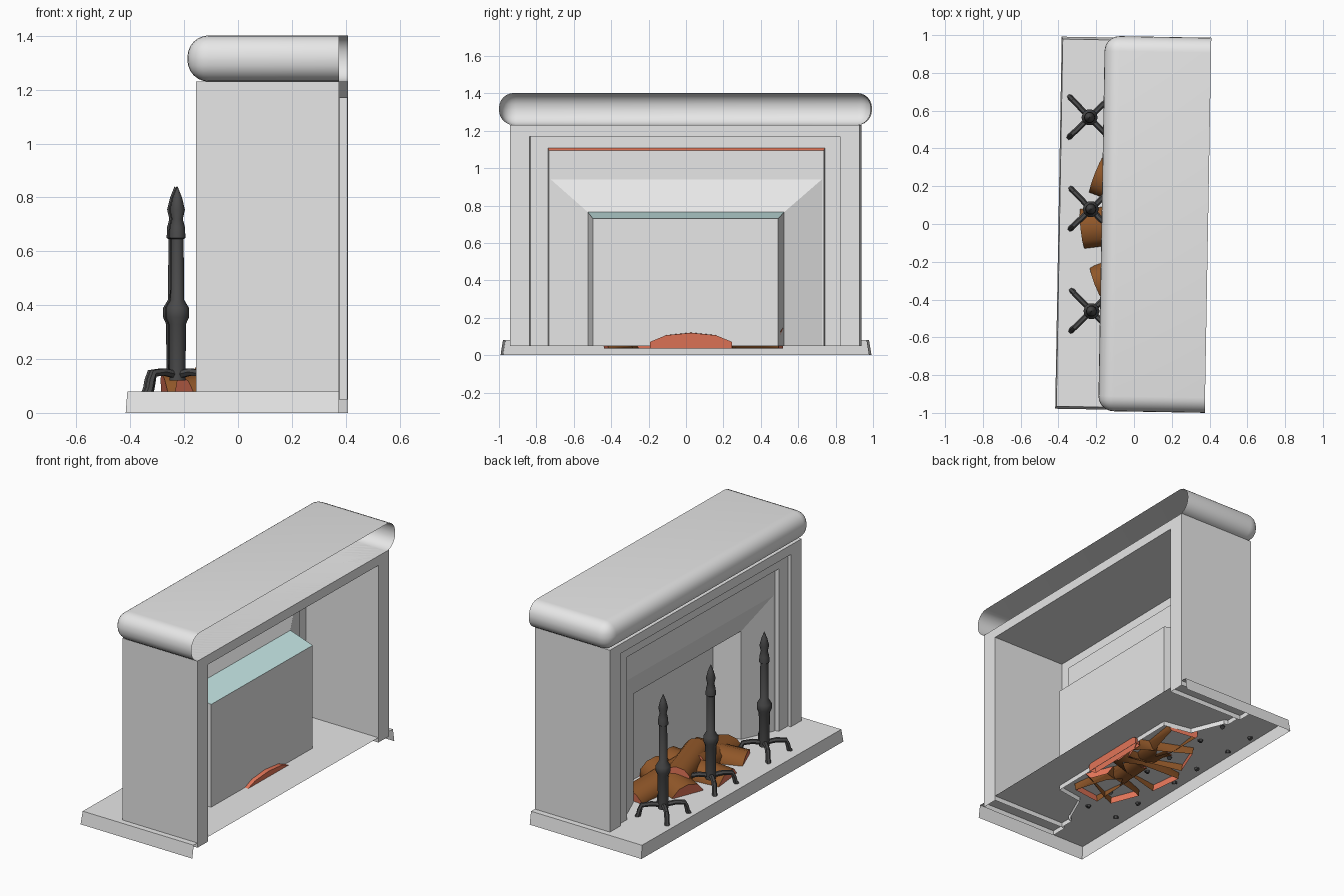
import bpy, bmesh, math
from mathutils import Matrix, Vector

if "Cube" in bpy.data.objects:
    bpy.data.objects.remove(bpy.data.objects["Cube"])

TURN = Matrix.Rotation(math.radians(-1), 4, 'Z')   # whole piece sits a touch skewed


def mat(name, c):
    m = bpy.data.materials.new(name)
    m.diffuse_color = (*c, 1)
    m.use_nodes = True
    m.node_tree.nodes["Principled BSDF"].inputs["Base Color"].default_value = m.diffuse_color
    return m


STONE = mat("pale_stone", (0.80, 0.80, 0.80))
IRON = mat("dark_iron", (0.07, 0.07, 0.071))
BARK = mat("bark_brown", (0.28, 0.095, 0.022))
WOOD = mat("cut_wood_orange", (0.90, 0.21, 0.115))
AQUA = mat("pale_aqua", (0.66, 0.93, 0.92))


def finish(bm, name, mats, smooth=None):
    bmesh.ops.recalc_face_normals(bm, faces=bm.faces)
    me = bpy.data.meshes.new(name)
    bm.to_mesh(me)
    bm.free()
    for m in mats:
        me.materials.append(m)
    ob = bpy.data.objects.new(name, me)
    ob.matrix_world = TURN
    bpy.context.collection.objects.link(ob)
    if smooth:
        bpy.ops.object.select_all(action='DESELECT')
        ob.select_set(True)
        bpy.context.view_layer.objects.active = ob
        bpy.ops.object.shade_smooth_by_angle(angle=math.radians(smooth))
    return ob


def bridge(bm, rings):
    """Skin closed rings of equal length."""
    for a, b in zip(rings, rings[1:]):
        for k in range(len(a)):
            m = (k + 1) % len(a)
            bm.faces.new((a[k], a[m], b[m], b[k]))


def cut(bm, co, no):
    """Remove everything beyond a plane, leaving the shell open."""
    bmesh.ops.bisect_plane(bm, geom=bm.verts[:] + bm.edges[:] + bm.faces[:],
                           plane_co=co, plane_no=no, clear_outer=True)


def arch(rings, base, name, mats, cap=False, paint={}):
    """Loft nested doorway outlines (x, half width, top); paint = {ring: slot} for top faces."""
    bm = bmesh.new()
    loops = [[bm.verts.new((x, s * w, z)) for s, z in ((-1, base), (-1, t), (1, t), (1, base))]
             for x, w, t in rings]
    for i, (a, b) in enumerate(zip(loops, loops[1:])):
        for j in range(3):
            f = bm.faces.new((a[j], a[j + 1], b[j + 1], b[j]))
            if j == 1:
                f.material_index = paint.get(i, 0)
    if cap:
        bm.faces.new(loops[-1])
    return finish(bm, name, mats)


# Hearth slab: tapered shell, open underneath and at the back
bm = bmesh.new()
low, top = [[bm.verts.new(p) for p in ((0.392, -w, z), (-f, -w, z), (-f, w, z), (0.392, w, z))]
            for w, f, z in ((0.985, 0.40, 0), (0.972, 0.394, 0.08))]
for i in range(3):
    bm.faces.new((low[i], low[i + 1], top[i + 1], top[i]))
bm.faces.new(top)
finish(bm, "hearth", [STONE])

# Outer frame: deep pillars and header
arch([(0.392, 0.83, 1.17), (0.392, 0.935, 1.23), (-0.14, 0.935, 1.23), (-0.14, 0.83, 1.17), (0.392, 0.83, 1.17)],
     0.05, "outer_frame", [STONE])

# Stepped surround running into the tapered firebox
arch([(-0.12, 0.83, 1.17), (-0.12, 0.74, 1.108), (-0.095, 0.735, 1.094), (-0.095, 0.725, 0.94),
      (-0.01, 0.525, 0.765), (0.17, 0.495, 0.73)],
     0.05, "surround_and_firebox", [STONE, WOOD, AQUA], cap=True, paint={1: 1, 4: 2})

# Mantel: bullnosed shelf cut open at the back
bm = bmesh.new()
bmesh.ops.create_cube(bm, size=1)
for v in bm.verts:
    v.co = (0.214 + v.co.x * 0.772, v.co.y * 1.986, 1.316 + v.co.z * 0.172)
bmesh.ops.bevel(bm, geom=bm.edges[:], offset=0.08, segments=6, profile=0.5, affect='EDGES')
cut(bm, (0.392, 0, 0), (1, 0, 0))
finish(bm, "mantel", [STONE], 40)


# Logs: start, end, half width, half height; hollow and cut off inside the hearth
def log(i, a, b, w, h, bark=BARK):
    a, b = Vector(a), Vector(b)
    d = b - a
    bm = bmesh.new()
    bmesh.ops.create_cone(bm, cap_ends=True, segments=10, radius1=1, radius2=0.95, depth=d.length)
    for f in bm.faces:
        f.material_index = 1 if abs(f.normal.z) > 0.9 else 0
    n = d.normalized()
    side = Vector((0, 0, 1)).cross(n).normalized()
    rot = Matrix((side * w, n.cross(side) * h, n)).transposed().to_4x4()
    bm.transform(Matrix.Translation((a + b) / 2) @ rot)
    cut(bm, (0, 0, 0.035), (0, 0, -1))
    finish(bm, f"log_{i}", [bark, WOOD], 45)


LOGS = [((-0.27, -0.03, 0.06), (0.12, 0.02, 0.12), 0.11, 0.085),
        ((-0.20, 0.26, 0.06), (0.12, 0.14, 0.11), 0.11, 0.09),
        ((-0.19, -0.32, 0.05), (0.10, -0.20, 0.10), 0.10, 0.085),
        ((0.03, 0.51, 0.07), (-0.03, 0.02, 0.13), 0.10, 0.075),
        ((0.02, -0.43, 0.06), (-0.04, 0.0, 0.13), 0.10, 0.075),
        ((-0.09, 0.22, 0.14), (0.03, -0.16, 0.15), 0.085, 0.07)]
for i, spec in enumerate(LOGS):
    log(i + 1, *spec)
# Cut end of the rear log, showing through the firebox back
log(7, (0.19, 0.03, 0.05), (0.15, 0.03, 0.055), 0.23, 0.07, WOOD)

# Iron standards: turned post with spear tip on four bent legs
POST = [(0.03, 0.12), (0.032, 0.33), (0.043, 0.355), (0.043, 0.39), (0.025, 0.42),
        (0.023, 0.645), (0.03, 0.65), (0.028, 0.69), (0.02, 0.72), (0.028, 0.755), (0.017, 0.80), (0.001, 0.84)]
LEG = [(0, 0.14), (0.07, 0.152), (0.125, 0.147), (0.136, 0.12), (0.143, 0.09), (0.154, 0.07)]


def tube(bm, pts, r, n=6):
    rings = []
    for i, p in enumerate(pts):
        d = (pts[min(i + 1, len(pts) - 1)] - pts[max(i - 1, 0)]).normalized()
        s = Vector((-d.y, d.x, 0)).normalized()
        u = d.cross(s)
        rings.append([bm.verts.new(p + r * (math.cos(k * math.tau / n) * s + math.sin(k * math.tau / n) * u))
                      for k in range(n)])
    bridge(bm, rings)
    bm.faces.new(rings[0])
    bm.faces.new(rings[-1])


for i, (x, y) in enumerate([(-0.245, 0.56), (-0.23, 0.075), (-0.217, -0.465)]):
    bm = bmesh.new()
    n = 10
    bridge(bm, [[bm.verts.new((r * math.cos(k * math.tau / n), r * math.sin(k * math.tau / n), z))
                 for k in range(n)] for r, z in POST])
    for q in range(4):
        t = math.pi / 4 + q * math.pi / 2
        tube(bm, [Vector((r * math.cos(t), r * math.sin(t), z)) for r, z in LEG], 0.015)
    bm.transform(Matrix.Translation((x, y, 0)))
    finish(bm, f"iron_standard_{i + 1}", [IRON], 40)
